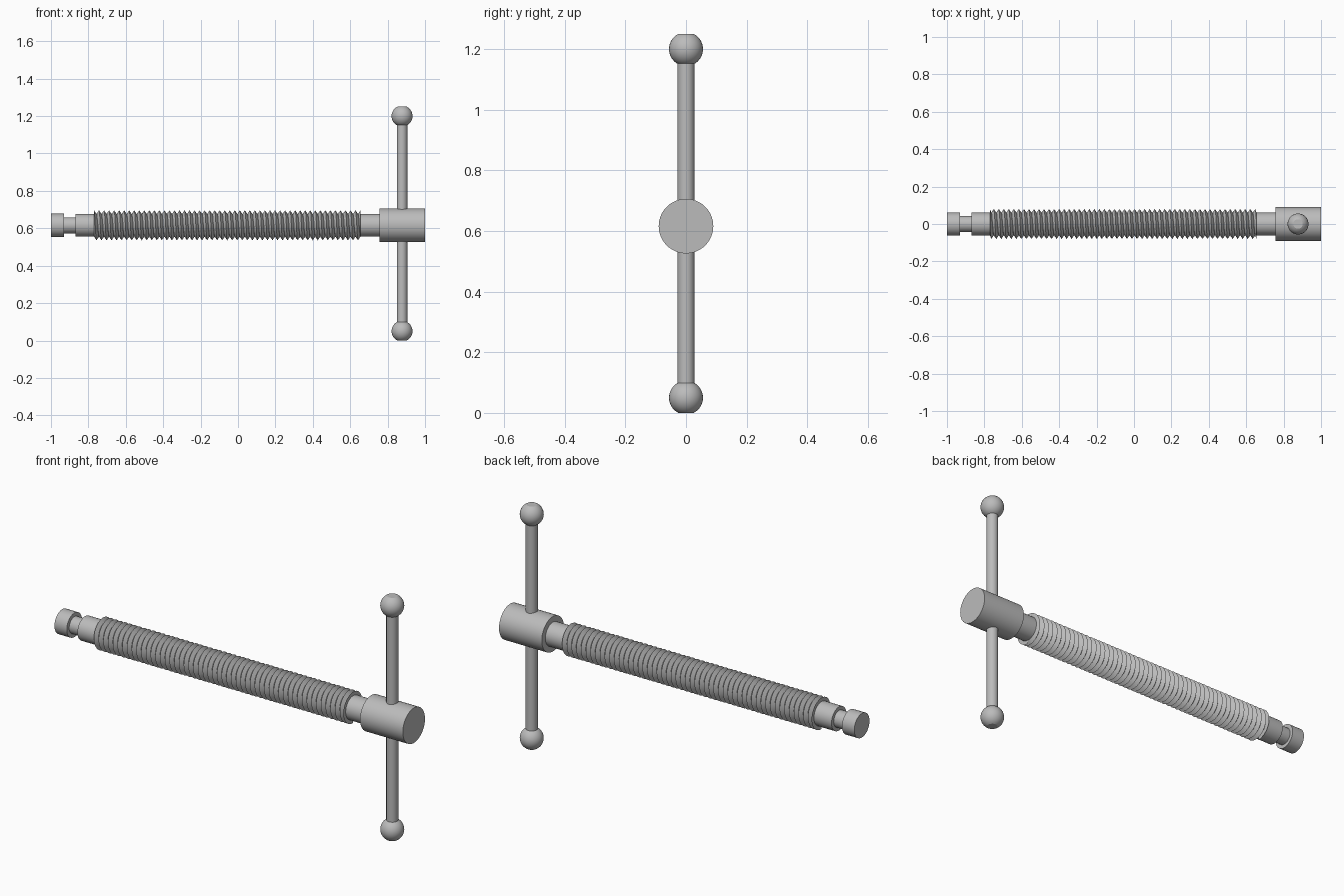
import bpy, bmesh
from math import sin, cos, pi, asin
from mathutils import Matrix, Vector

cube = bpy.data.objects.get("Cube")
if cube:
    bpy.data.objects.remove(cube, do_unlink=True)

AXIS_Z = 0.616
BAR_X = 0.877
ALONG_X = Matrix.Translation((0, 0, AXIS_Z)) @ Matrix.Rotation(pi / 2, 4, 'Y')

steel = bpy.data.materials.new("grey steel")
steel.use_nodes = True
colour = (0.5, 0.5, 0.5, 1)
steel.diffuse_color = colour
steel.node_tree.nodes["Principled BSDF"].inputs["Base Color"].default_value = colour


def finish(name, bm, matrix):
    bm.transform(matrix)
    bmesh.ops.recalc_face_normals(bm, faces=bm.faces)
    mesh = bpy.data.meshes.new(name)
    bm.to_mesh(mesh)
    bm.free()
    mesh.materials.append(steel)
    obj = bpy.data.objects.new(name, mesh)
    bpy.context.collection.objects.link(obj)
    bpy.ops.object.select_all(action='DESELECT')
    obj.select_set(True)
    bpy.context.view_layer.objects.active = obj
    bpy.ops.object.shade_smooth_by_angle(angle=pi / 6)
    return obj


def lathe(name, profile, matrix, sides=48):
    """Turn (height, radius) points around z and cap both ends."""
    bm = bmesh.new()
    rings = [[bm.verts.new((r * cos(2 * pi * i / sides), r * sin(2 * pi * i / sides), h))
              for i in range(sides)] for h, r in profile]
    for a, b in zip(rings, rings[1:]):
        for i in range(sides):
            j = (i + 1) % sides
            bm.faces.new((a[i], a[j], b[j], b[i]))
    bm.faces.new(rings[0])
    bm.faces.new(rings[-1])
    return finish(name, bm, matrix)


def helix(name, start, end, root, crest, turns, matrix, sides=40):
    """Sweep a V-shaped ridge along a screw line, clamped flat at both ends."""
    bm = bmesh.new()
    pitch = (end - start) / turns
    rows = []
    for i in range((turns + 1) * sides + 1):
        a = 2 * pi * i / sides
        base = start + pitch * (i / sides - 1)
        row = []
        for offset in (0, 0.5, 1):
            h = base + pitch * offset
            r = root + (crest - root) * (1 - abs(2 * offset - 1))
            row.append(bm.verts.new((r * cos(a), r * sin(a), min(max(h, start), end))))
        rows.append(row)
    for a, b in zip(rows, rows[1:]):
        for k in range(2):
            bm.faces.new((a[k], b[k], b[k + 1], a[k + 1]))
    bmesh.ops.remove_doubles(bm, verts=bm.verts, dist=0.00005)
    return finish(name, bm, matrix)


# Screw body: grooved tip, shank and thread core
lathe("screw_shaft", [(-1, 0.062), (-0.93, 0.062), (-0.93, 0.043), (-0.87, 0.043),
                      (-0.87, 0.061), (0.77, 0.061)], ALONG_X)

# Thread ridge
helix("screw_thread", -0.77, 0.655, 0.0605, 0.08, 53, ALONG_X)

# Head that holds the handle
lathe("screw_head", [(0.757, 0.09), (1, 0.09)], ALONG_X, 64)

# Sliding handle bar
lathe("handle_bar", [(0.04, 0.028), (1.21, 0.028)], Matrix.Translation((BAR_X, 0, 0)), 32)

# Knobs: spheres cut flat at both poles
R, HALF = 0.056, 0.05
limit = asin(HALF / R)
angles = [limit * (k / 8 - 1) for k in range(17)]
ball = [(R * sin(a), R * cos(a)) for a in angles]
for name, z in (("lower_knob", HALF), ("upper_knob", 1.25 - HALF)):
    lathe(name, ball, Matrix.Translation(Vector((BAR_X, 0, z))), 32)
